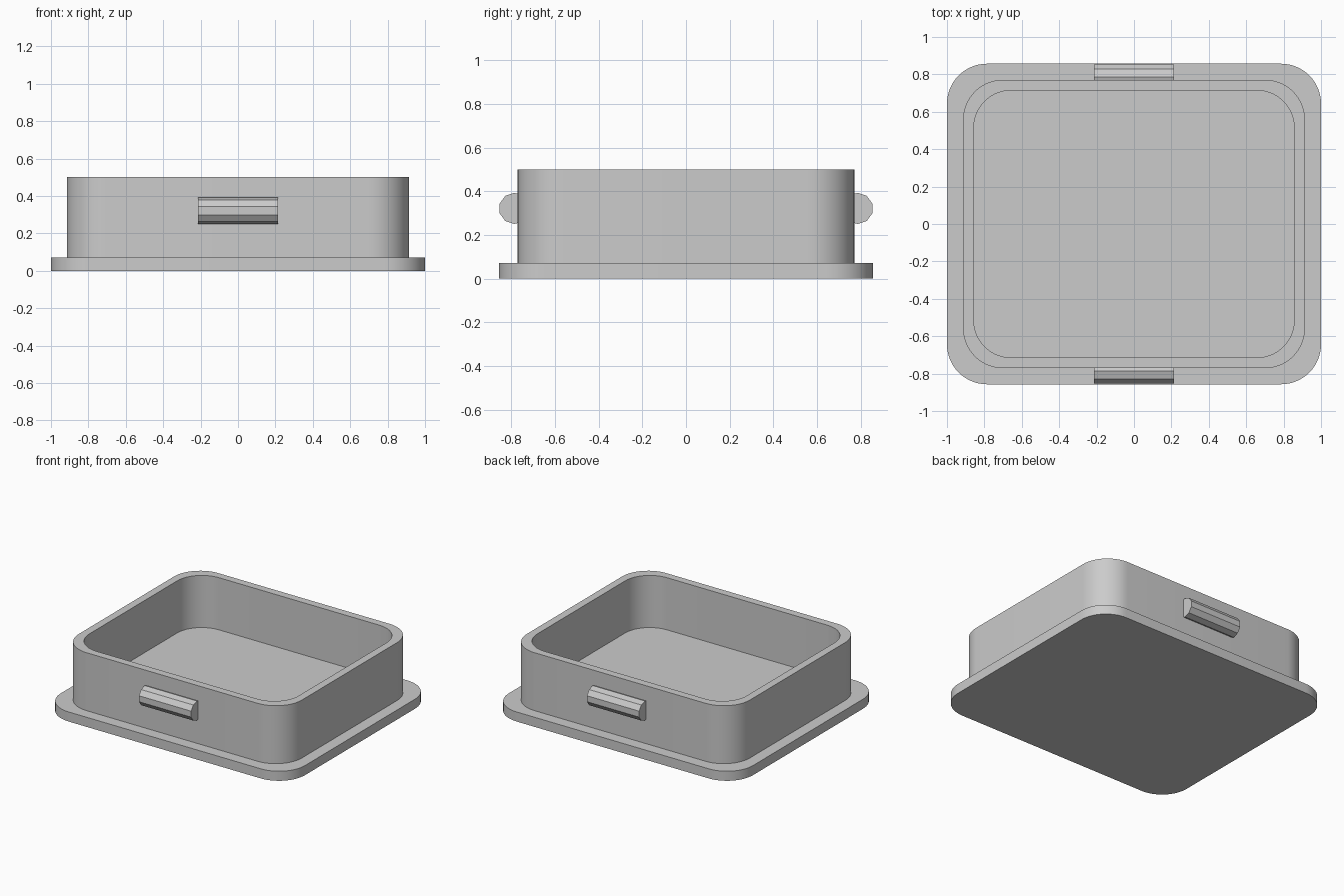
import bpy
import bmesh
from math import cos, sin, pi, radians

cube = bpy.data.objects.get("Cube")
if cube:
    bpy.data.objects.remove(cube, do_unlink=True)

CORNER_STEPS = 14

grey = bpy.data.materials.new("plain grey")
grey.use_nodes = True
colour = (0.6, 0.6, 0.6, 1)
grey.diffuse_color = colour
grey.node_tree.nodes["Principled BSDF"].inputs["Base Color"].default_value = colour


def rounded_outline(half_x, half_y, radius):
    """Counter-clockwise rounded rectangle."""
    points = []
    for i, (sx, sy) in enumerate(((1, 1), (-1, 1), (-1, -1), (1, -1))):
        for k in range(CORNER_STEPS + 1):
            a = (i + k / CORNER_STEPS) * pi / 2
            points.append((sx * (half_x - radius) + radius * cos(a),
                           sy * (half_y - radius) + radius * sin(a)))
    return points


def loft(name, rings, smooth_angle):
    """Join successive rings of points with quads and cap both ends."""
    bm = bmesh.new()
    loops = [[bm.verts.new(p) for p in ring] for ring in rings]
    for low, high in zip(loops, loops[1:]):
        for i in range(len(low)):
            j = (i + 1) % len(low)
            bm.faces.new((low[i], low[j], high[j], high[i]))
    bm.faces.new(loops[0][::-1])
    bm.faces.new(loops[-1])
    bmesh.ops.recalc_face_normals(bm, faces=bm.faces)
    mesh = bpy.data.meshes.new(name)
    bm.to_mesh(mesh)
    bm.free()
    mesh.materials.append(grey)
    obj = bpy.data.objects.new(name, mesh)
    bpy.context.collection.objects.link(obj)
    if smooth_angle:
        bpy.ops.object.select_all(action='DESELECT')
        obj.select_set(True)
        bpy.context.view_layer.objects.active = obj
        bpy.ops.object.shade_smooth_by_angle(angle=radians(smooth_angle))
    return obj


# Flanged tray: base plate, outer wall, rim, then down to the inner floor
base = (1.0, 0.857, 0.214)
wall = (0.914, 0.771, 0.214)
inside = (0.857, 0.714, 0.2)
levels = [(base, 0), (base, 0.071), (wall, 0.071), (wall, 0.5),
          (inside, 0.5), (inside, 0.114)]
loft("tray_body",
     [[(x, y, z) for x, y in rounded_outline(*outline)] for outline, z in levels], 30)

# Ten-sided grip bars, partly sunk into the front and back walls
GRIP_RADIUS, GRIP_Z, GRIP_Y, GRIP_HALF = 0.0714, 0.3214, 0.786, 0.214
for name, side in (("front_grip", -1), ("back_grip", 1)):
    rings = []
    for x in (-GRIP_HALF, GRIP_HALF):
        angles = [pi / 2 + k * pi / 5 for k in range(10)]
        rings.append([(x, side * (GRIP_Y + GRIP_RADIUS * cos(a)),
                       GRIP_Z + GRIP_RADIUS * sin(a)) for a in angles])
    loft(name, rings, 0)
